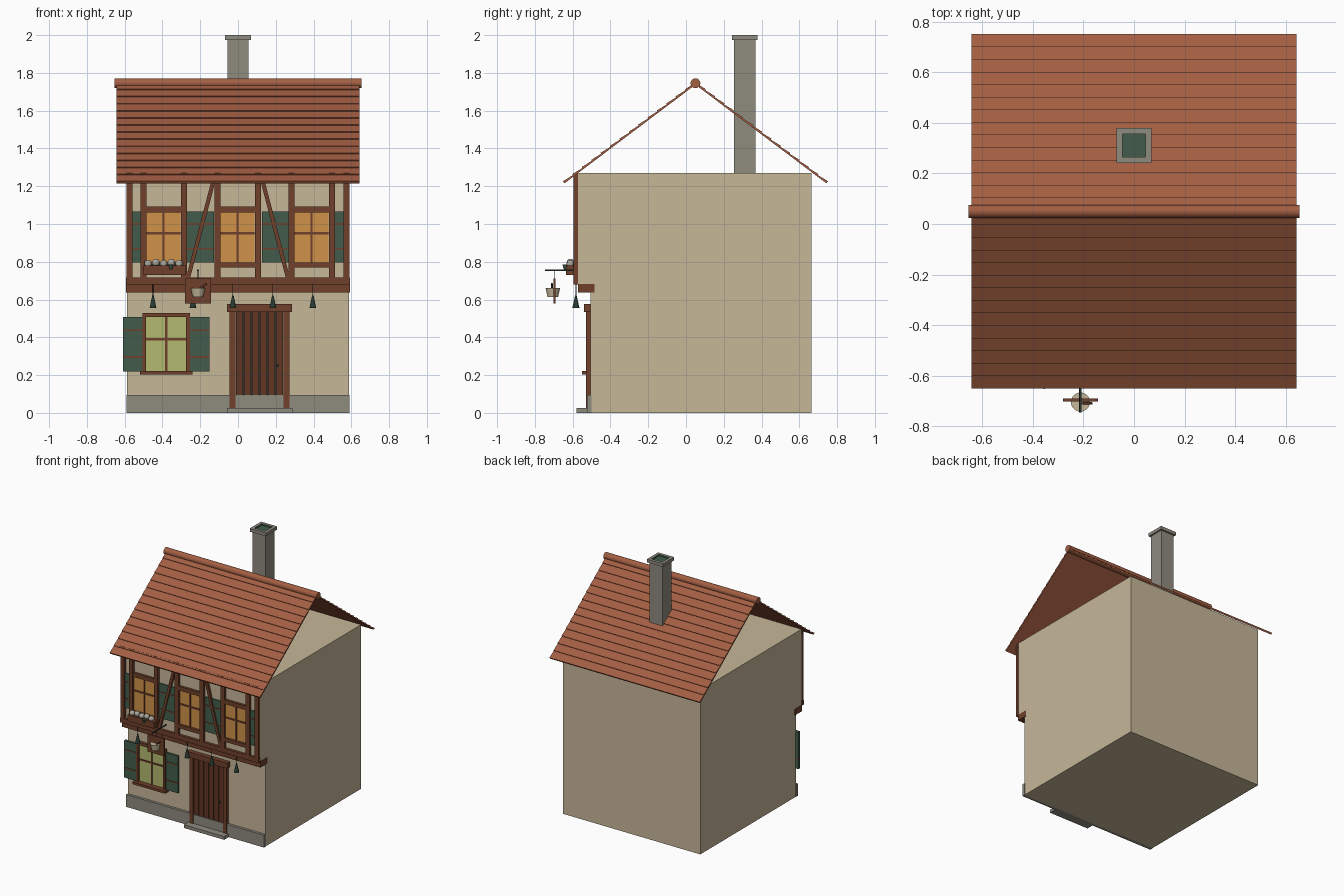
import bpy
import bmesh
import math
from mathutils import Matrix, Vector

cube = bpy.data.objects.get("Cube")
if cube:
    bpy.data.objects.remove(cube, do_unlink=True)


def material(name, red, green, blue):
    def linear(c):
        c /= 255
        return ((c + 0.055) / 1.055) ** 2.4 if c > 0.04 else c / 12.92
    mat = bpy.data.materials.new(name)
    mat.use_nodes = True
    colour = (linear(red), linear(green), linear(blue), 1)
    mat.diffuse_color = colour
    mat.node_tree.nodes["Principled BSDF"].inputs["Base Color"].default_value = colour
    return mat


plaster = material("cream plaster", 198, 183, 152)
stone = material("grey stone", 142, 139, 127)
tile = material("terracotta tile", 163, 94, 66)
timber = material("brown timber", 112, 64, 43)
dark_wood = material("dark door wood", 98, 54, 36)
green = material("dark green paint", 66, 92, 76)
amber = material("amber glass", 208, 146, 72)
lime = material("lime glass", 180, 186, 112)
petal = material("pale petals", 172, 170, 158)
iron = material("dark iron", 40, 58, 50)


def finish(name, bm, *mats):
    mesh = bpy.data.meshes.new(name)
    bmesh.ops.recalc_face_normals(bm, faces=bm.faces)
    bm.to_mesh(mesh)
    bm.free()
    for mat in mats:
        mesh.materials.append(mat)
    obj = bpy.data.objects.new(name, mesh)
    bpy.context.collection.objects.link(obj)
    return obj


def box(name, xs, ys, zs, mat):
    bm = bmesh.new()
    bmesh.ops.create_cube(bm, size=1)
    for v in bm.verts:
        v.co = Vector([a + (b - a) * (c + 0.5) for (a, b), c in zip((xs, ys, zs), v.co)])
    return finish(name, bm, mat)


def panel(name, x, z, width, height, wall, depth, mat):
    """Box standing proud of a front wall, centred on x, from z upward."""
    return box(name, (x - width / 2, x + width / 2), (wall - depth, wall + 0.004),
               (z, z + height), mat)


def prism(name, profile, half_width, mat):
    """Side profile of (y, z) points pulled along x."""
    bm = bmesh.new()
    face = bm.faces.new([bm.verts.new((-half_width, y, z)) for y, z in profile])
    grown = bmesh.ops.extrude_face_region(bm, geom=[face])["geom"]
    moved = [g for g in grown if isinstance(g, bmesh.types.BMVert)]
    bmesh.ops.translate(bm, verts=moved, vec=(2 * half_width, 0, 0))
    return finish(name, bm, mat)


def rod(name, start, end, r_start, r_end, mat, sides=12):
    start, end = Vector(start), Vector(end)
    bm = bmesh.new()
    bmesh.ops.create_cone(bm, cap_ends=True, segments=sides, radius1=r_start,
                          radius2=r_end, depth=(end - start).length)
    turn = (end - start).to_track_quat("Z", "Y").to_matrix().to_4x4()
    bm.transform(Matrix.Translation((start + end) / 2) @ turn)
    obj = finish(name, bm, mat)
    for poly in obj.data.polygons:
        poly.use_smooth = len(poly.vertices) == 4
    return obj


LOW, HIGH = -0.505, -0.575   # front planes of the two storeys
BACK, HALF = 0.665, 0.588

# House body with a jettied upper storey
prism("house_walls", [(LOW, 0), (BACK, 0), (BACK, 1.27), (HIGH, 1.27),
                      (HIGH, 0.68), (LOW, 0.68)], HALF, plaster)
panel("plinth", 0, 0, 1.18, 0.095, LOW, 0.02, stone)
panel("door_step", 0.115, 0, 0.345, 0.025, LOW, 0.075, stone)

# Roof slopes with stepped tile rows
RIDGE_Y, RIDGE_Z, EAVE_Z, RUN = 0.05, 1.745, 1.22, 0.697
ROWS = 14
for side, label in ((-1, "front"), (1, "back")):
    eave = Vector((RIDGE_Y + side * RUN, EAVE_Z))
    ridge = Vector((RIDGE_Y, RIDGE_Z))
    along = ridge - eave
    normal = Vector((side * along.y, abs(along.x))).normalized()
    profile = [ridge - normal * 0.006, eave - normal * 0.006]
    for i in range(ROWS):
        profile.append(eave + along * (i / ROWS) + normal * 0.008)
        profile.append(eave + along * ((i + 1) / ROWS) + normal * 0.002)
    prism(label + "_roof_slope", profile, 0.643, tile)
rod("ridge_cap", (-0.655, RIDGE_Y, RIDGE_Z), (0.655, RIDGE_Y, RIDGE_Z),
    0.026, 0.026, tile, 16)

# Chimney with a recessed flue
box("chimney_stack", (-0.056, 0.056), (0.255, 0.367), (1.26, 1.98), stone)
bm = bmesh.new()
bmesh.ops.create_cube(bm, size=1)
bm.transform(Matrix.Translation((0, 0.311, 1.9875)) @ Matrix.Diagonal((0.137, 0.137, 0.025, 1)))
top = max(bm.faces, key=lambda f: f.calc_center_median().z)
bmesh.ops.inset_region(bm, faces=[top], thickness=0.033)
top.material_index = 1
flue = bmesh.ops.extrude_discrete_faces(bm, faces=[top])["faces"][0]
bmesh.ops.translate(bm, verts=flue.verts, vec=(0, 0, -0.012))
finish("chimney_cap", bm, stone, green)

# Jetty beam and upper timber frame
box("jetty_beam", (-0.592, 0.592), (-0.572, -0.485), (0.637, 0.682), timber)
panel("upper_sill_beam", 0, 0.68, 1.184, 0.036, HIGH, 0.02, timber)
panel("upper_top_plate", 0, 1.235, 1.184, 0.035, HIGH, 0.018, timber)
for side in (-1, 1):
    panel("corner_post", side * 0.574, 0.71, 0.032, 0.56, HIGH, 0.02, timber)
    # Diagonal brace, offset sideways for its width
    bm = bmesh.new()
    outer, inner = side * 0.265, side * 0.127
    for_face = [(outer - 0.011, 0.712), (outer + 0.011, 0.712),
                (inner + 0.011, 1.24), (inner - 0.011, 1.24)]
    face = bm.faces.new([bm.verts.new((x, HIGH - 0.018, z)) for x, z in for_face])
    grown = bmesh.ops.extrude_face_region(bm, geom=[face])["geom"]
    bmesh.ops.translate(bm, vec=(0, 0.02, 0),
                        verts=[g for g in grown if isinstance(g, bmesh.types.BMVert)])
    finish("diagonal_brace", bm, timber)


def shutter(x, z, width, height, wall, depth):
    panel("shutter", x, z, width, height, wall, depth, green)
    for share in (0.25, 0.74):
        panel("shutter_batten", x, z + height * share, width, 0.009, wall, depth + 0.003, timber)


def glazing(x, z, width, height, wall, glass):
    panel("window_glass", x, z, width, height, wall, 0.004, glass)
    panel("window_mullion", x, z, 0.011, height, wall, 0.011, timber)
    panel("window_crossbar", x, z + height * 0.56, width, 0.011, wall, 0.011, timber)


# Upper windows between posts
for x in (-0.394, -0.002, 0.39):
    glazing(x, 0.797, 0.18, 0.265, HIGH, amber)
    panel("window_head", x, 1.06, 0.19, 0.032, HIGH, 0.018, timber)
    panel("window_sill", x, 0.77, 0.19, 0.027, HIGH, 0.022, timber)
    for side in (-1, 1):
        panel("window_post", x + side * 0.107, 0.71, 0.032, 0.56, HIGH, 0.02, timber)
for side in (-1, 1):
    shutter(side * 0.537, 0.797, 0.045, 0.268, HIGH, 0.008)
    shutter(side * 0.198, 0.797, 0.142, 0.268, HIGH, 0.008)

# Ground floor window with shutters
WX = -0.38
glazing(WX, 0.222, 0.215, 0.29, LOW, lime)
panel("lower_window_head", WX, 0.508, 0.25, 0.022, LOW, 0.022, timber)
panel("lower_window_sill", WX, 0.204, 0.28, 0.018, LOW, 0.045, timber)
for side in (-1, 1):
    panel("lower_window_jamb", WX + side * 0.116, 0.22, 0.02, 0.295, LOW, 0.022, timber)
    shutter(WX + side * 0.178, 0.22, 0.104, 0.287, LOW, 0.015)

# Plank door in its frame
DX = 0.114
panel("door_back", DX, 0.095, 0.25, 0.445, LOW, 0.006, iron)
for i in range(6):
    panel("door_plank", DX + (i - 2.5) * 0.0425, 0.095, 0.038, 0.445, LOW, 0.014, dark_wood)
for side in (-1, 1):
    panel("door_post", DX + side * 0.143, 0.025, 0.032, 0.515, LOW, 0.025, timber)
panel("door_lintel", DX, 0.535, 0.345, 0.042, LOW, 0.035, timber)
rod("door_knob", (0.21, LOW - 0.012, 0.25), (0.21, LOW - 0.024, 0.25), 0.008, 0.008, iron)

# Flower box
panel("flower_box", -0.388, 0.73, 0.226, 0.05, HIGH, 0.06, timber)
for i in range(5):
    bm = bmesh.new()
    bmesh.ops.create_icosphere(bm, subdivisions=2, radius=0.021)
    bm.transform(Matrix.Translation((-0.476 + i * 0.041, -0.612, 0.789 + 0.006 * (i % 2))))
    for f in bm.faces:
        f.smooth = True
    finish("flower", bm, petal)
rod("trailing_leaf", (-0.355, -0.64, 0.758), (-0.355, -0.64, 0.785), 0.006, 0.014, green, 6)

# Hanging sign with a cup and stick
SX, SY = -0.212, -0.705
rod("sign_bracket", (SX, HIGH, 0.755), (SX, -0.747, 0.755), 0.005, 0.005, iron)
box("sign_board", (SX - 0.069, SX + 0.069), (-0.702, -0.691), (0.578, 0.712), timber)
rod("sign_hanger", (SX, -0.697, 0.71), (SX, -0.697, 0.755), 0.002, 0.002, iron, 6)
rod("cup", (SX, SY, 0.613), (SX, SY, 0.66), 0.028, 0.038, plaster, 20)
rod("cup_stick", (SX, SY - 0.005, 0.65), (SX + 0.045, SY - 0.005, 0.685), 0.005, 0.005, timber, 8)

# Row of small bells under the jetty
for i in range(5):
    x = -0.45 + i * 0.2115
    rod("bell", (x, -0.583, 0.555), (x, -0.583, 0.622), 0.019, 0.004, iron, 10)
    rod("bell_cord", (x, -0.583, 0.62), (x, -0.583, 0.69), 0.002, 0.002, iron, 6)
